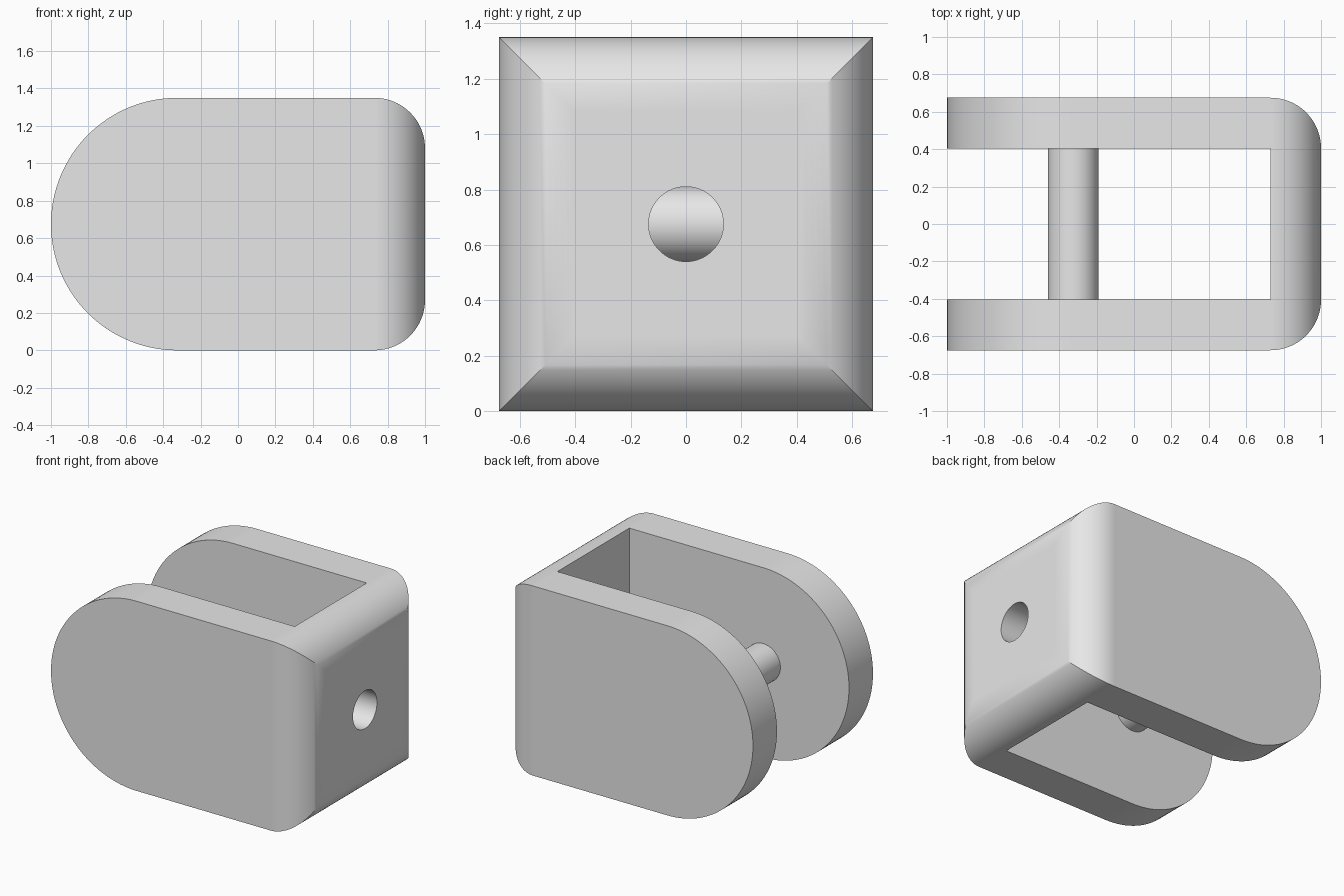
import bpy, bmesh
from math import sin, cos, pi, radians
from mathutils import Vector

cube = bpy.data.objects.get("Cube")
if cube:
    bpy.data.objects.remove(cube, do_unlink=True)

HALF = 0.675            # half of width and height
WALL = 0.27             # wall thickness and corner radius
PIN_X, PIN_R = -1 + HALF, 0.135

grey = bpy.data.materials.new("plain grey")
grey.use_nodes = True
grey.diffuse_color = (0.8, 0.8, 0.8, 1)
grey.node_tree.nodes["Principled BSDF"].inputs["Base Color"].default_value = (0.8, 0.8, 0.8, 1)


def arc(cx, cy, r, start, end, steps):
    angles = [radians(start + (end - start) * i / steps) for i in range(steps + 1)]
    return [(cx + r * cos(a), cy + r * sin(a)) for a in angles]


def add_object(name, bm):
    mesh = bpy.data.meshes.new(name)
    bmesh.ops.recalc_face_normals(bm, faces=bm.faces)
    bm.to_mesh(mesh)
    bm.free()
    mesh.materials.append(grey)
    obj = bpy.data.objects.new(name, mesh)
    bpy.context.collection.objects.link(obj)
    return obj


def extrude_profile(name, points, to_3d, direction):
    bm = bmesh.new()
    face = bm.faces.new([bm.verts.new(to_3d(u, v)) for u, v in points])
    new = bmesh.ops.extrude_face_region(bm, geom=[face], use_keep_orig=True)["geom"]
    bmesh.ops.translate(bm, vec=Vector(direction),
                        verts=[g for g in new if isinstance(g, bmesh.types.BMVert)])
    return add_object(name, bm)


def select(obj):
    bpy.ops.object.select_all(action='DESELECT')
    obj.select_set(True)
    bpy.context.view_layer.objects.active = obj


def combine(obj, cutter, operation):
    select(obj)
    mod = obj.modifiers.new("cut", 'BOOLEAN')
    mod.operation, mod.solver, mod.object = operation, 'EXACT', cutter
    bpy.ops.object.modifier_apply(modifier=mod.name)
    bpy.data.objects.remove(cutter, do_unlink=True)


def smooth(obj):
    select(obj)
    bpy.ops.object.shade_smooth_by_angle(angle=radians(30))
    obj.modifiers.new("flat face normals", 'WEIGHTED_NORMAL').keep_sharp = True


# Fork body: rounded side outline crossed with a U-shaped plan
corner = HALF - WALL
side = (arc(PIN_X, HALF, HALF, 90, 270, 64)
        + arc(1 - WALL, WALL, WALL, -90, 0, 20)
        + arc(1 - WALL, 2 * HALF - WALL, WALL, 0, 90, 20))
body = extrude_profile("fork_body", side, lambda u, v: (u, -0.8, v), (0, 1.6, 0))

plan = ([(-1.1, -HALF)]
        + arc(1 - WALL, -corner, WALL, -90, 0, 20)
        + arc(1 - WALL, corner, WALL, 0, 90, 20)
        + [(-1.1, HALF), (-1.1, corner), (1 - WALL, corner),
           (1 - WALL, -corner), (-1.1, -corner)])
plan_block = extrude_profile("plan_cutter", plan, lambda u, v: (u, v, -0.1), (0, 0, 1.6))
combine(body, plan_block, 'INTERSECT')

# Round hole through the end wall
hole = extrude_profile("hole_cutter", arc(0, HALF, PIN_R, 0, 360, 64)[:-1],
                       lambda u, v: (0.6, u, v), (0.6, 0, 0))
combine(body, hole, 'DIFFERENCE')
smooth(body)

# Cross pin between the arms
bm = bmesh.new()
bmesh.ops.create_cone(bm, cap_ends=False, segments=64, radius1=PIN_R,
                      radius2=PIN_R, depth=2 * corner)
pin = add_object("cross_pin", bm)
pin.rotation_euler.x = pi / 2
pin.location = (PIN_X, 0, HALF)
smooth(pin)
